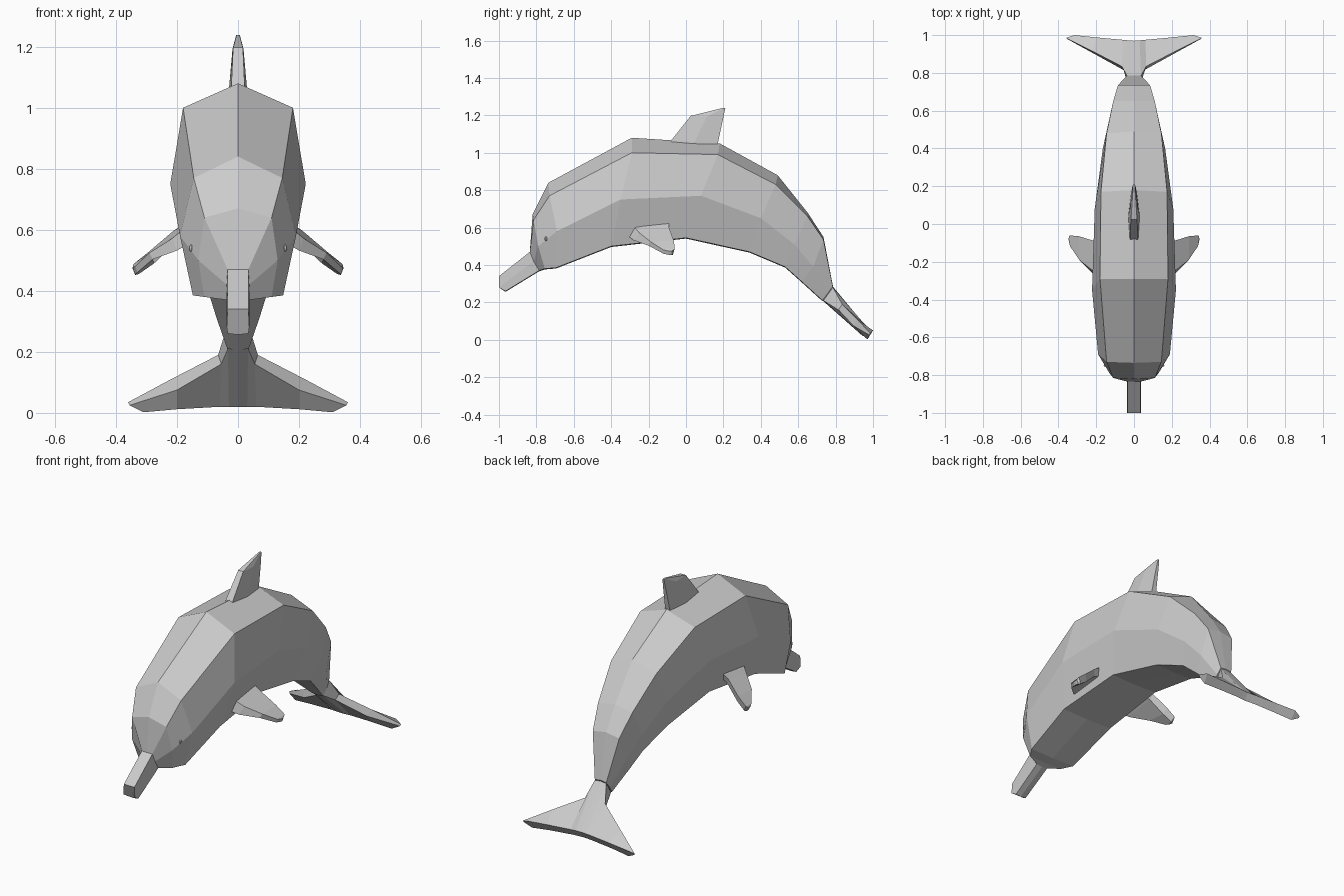
import bpy, bmesh


def loft(name, rings):
    """Skin a closed surface through matching loops of points."""
    bm = bmesh.new()
    loops = [[bm.verts.new(p) for p in r] for r in rings]
    n = len(loops[0])
    for a, b in zip(loops, loops[1:]):
        for i in range(n):
            j = (i + 1) % n
            bm.faces.new((a[i], a[j], b[j], b[i]))
    bm.faces.new(loops[0])
    bm.faces.new(loops[-1])
    bmesh.ops.remove_doubles(bm, verts=bm.verts, dist=0.0005)
    bmesh.ops.recalc_face_normals(bm, faces=bm.faces)
    me = bpy.data.meshes.new(name)
    bm.to_mesh(me)
    bm.free()
    ob = bpy.data.objects.new(name, me)
    bpy.context.collection.objects.link(ob)
    return ob


def flip(points):
    return [(-x, y, z) for x, y, z in points]


# Body from beak tip to tail stock
# each row: ridge y z | shoulder x y z | flank x y z | belly edge x y z
sections = [
    (-1.0, .34, .034, -1.0, .34, .037, -1.0, .28, .034, -.965, .26),
    (-.835, .47, .034, -.835, .47, .037, -.815, .42, .037, -.785, .37),
    (-.82, .67, .11, -.815, .64, .13, -.79, .50, .11, -.755, .38),
    (-.735, .84, .145, -.73, .77, .19, -.69, .58, .148, -.695, .385),
    (-.29, 1.08, .18, -.29, 1.0, .222, -.35, .75, .165, -.40, .50),
    (.18, 1.05, .175, .17, .99, .208, .08, .77, .15, 0, .545),
    (.49, .88, .145, .48, .83, .165, .40, .65, .12, .34, .47),
    (.65, .68, .11, .65, .66, .125, .58, .51, .095, .53, .39),
    (.735, .55, .085, .735, .535, .092, .68, .39, .07, .62, .31),
    (.785, .29, .037, .785, .285, .042, .76, .25, .035, .73, .21),
]
rings = []
for ty, tz, sx, sy, sz, mx, my, mz, bx, by, bz in sections:
    half = [(sx, sy, sz), (mx, my, mz), (bx, by, bz)]
    rings.append([(0, ty, tz)] + half + [(0, by, bz - .004)] + flip(half)[::-1])
loft("body", rings)

# Tail fluke: leading top, trailing top, trailing bottom, leading bottom
right = [
    [(.065, .835, .19), (.06, .975, .06), (.06, .95, .02), (.055, .815, .16)],
    [(.22, .915, .11), (.20, .988, .055), (.20, .96, .012), (.20, .895, .075)],
    [(.36, .985, .035), (.315, 1.0, .05), (.31, .97, .002), (.355, .98, .025)],
]
middle = [[(.037, .785, .28), (.03, .972, .06), (.03, .947, .02), (.033, .735, .21)]]
centre = [[(0, .785, .285), (0, .97, .06), (0, .945, .02), (0, .73, .21)]]
half = middle + right
loft("tail_fluke", [flip(r) for r in half[::-1]] + centre + half)


# Dorsal fin: flat front edge, swept back tip
def fin_ring(y0, z0, y1, z1, w_front, w_mid, w_back):
    ym, zm = y0 * .5 + y1 * .5, z0 * .5 + z1 * .5
    side = [(w_front, y0, z0), (w_mid, ym, zm), (w_back, y1, z1)]
    return side + flip(side)[::-1]


loft("dorsal_fin", [
    fin_ring(-.09, 1.04, .165, 1.0, .022, .03, .015),
    fin_ring(-.08, 1.065, .17, 1.05, .022, .03, .015),
    fin_ring(.025, 1.197, .20, 1.19, .016, .018, .008),
    fin_ring(.19, 1.238, .21, 1.238, .005, .006, .004),
])

# Flippers: leading top, trailing top, trailing bottom, leading bottom
flipper = [
    [(.17, -.28, .61), (.17, -.09, .625), (.16, -.11, .58), (.16, -.31, .555)],
    [(.215, -.25, .572), (.21, -.09, .598), (.20, -.10, .56), (.20, -.28, .532)],
    [(.29, -.19, .525), (.29, -.065, .53), (.275, -.08, .49), (.28, -.20, .503)],
    [(.337, -.12, .48), (.342, -.06, .488), (.325, -.07, .455), (.33, -.12, .46)],
    [(.345, -.095, .475), (.346, -.075, .475), (.337, -.075, .452), (.337, -.095, .455)],
]
loft("right_flipper", flipper)
loft("left_flipper", [flip(r) for r in flipper])

# Eyes
for side, s in (("right", 1), ("left", -1)):
    bpy.ops.mesh.primitive_uv_sphere_add(segments=8, ring_count=6, radius=1,
                                         location=(s * .153, -.748, .54))
    eye = bpy.context.object
    eye.name = side + "_eye"
    eye.scale = (.008, .008, .012)
